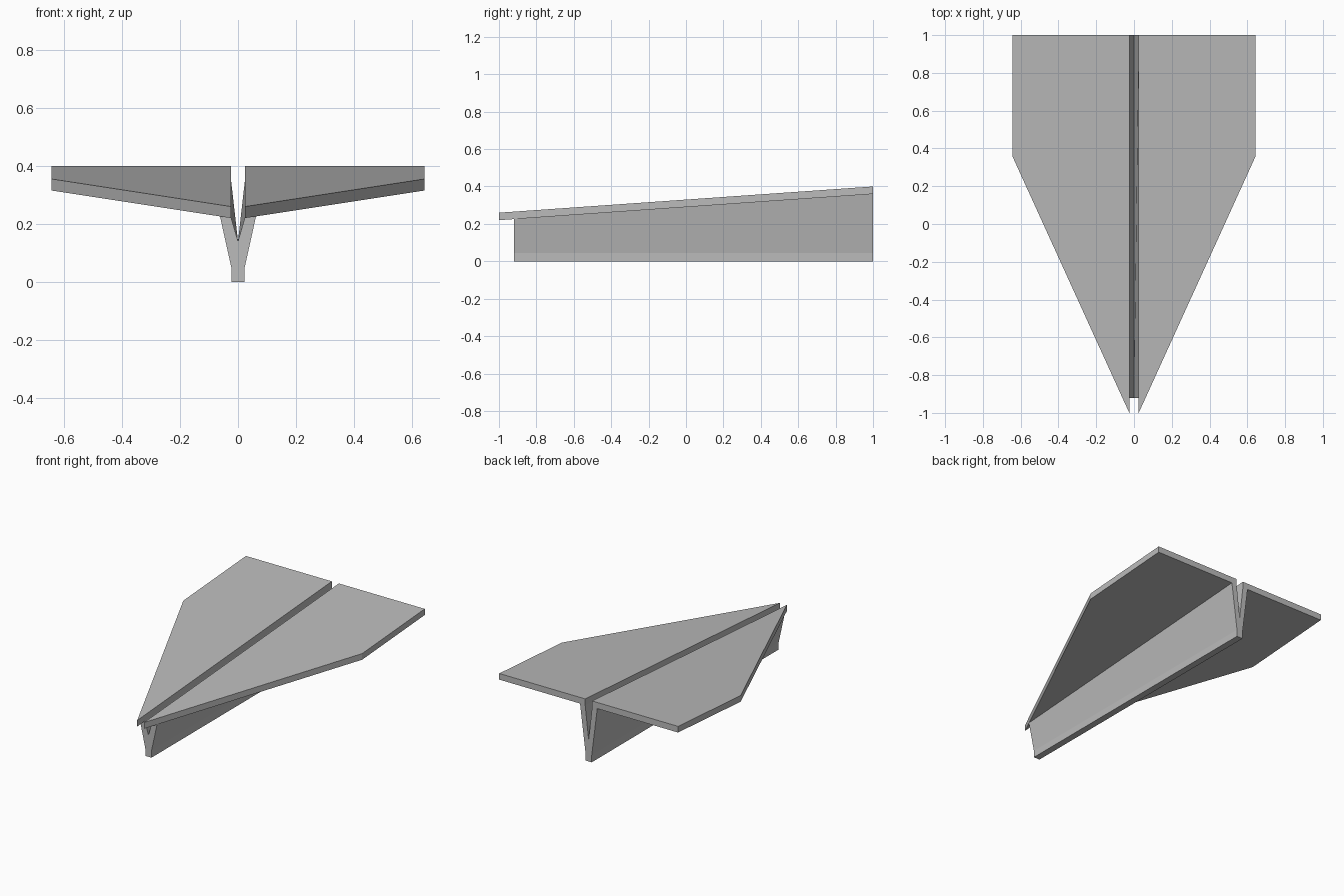
import bpy, bmesh

cube = bpy.data.objects.get("Cube")
if cube:
    bpy.data.objects.remove(cube, do_unlink=True)

paper = bpy.data.materials.new("paper_grey")
paper.use_nodes = True
GREY = (0.5, 0.5, 0.5, 1)
paper.diffuse_color = GREY
paper.node_tree.nodes["Principled BSDF"].inputs["Base Color"].default_value = GREY

THICK = 0.04


def wing_top(y):
    """Height of the sloping wing surface at y."""
    return 0.33 + 0.07 * y


def loft(name, start, end):
    """Closed solid between two matching outlines, with flat faces."""
    bm = bmesh.new()
    a = [bm.verts.new(p) for p in start]
    b = [bm.verts.new(p) for p in end]
    bm.faces.new(a)
    bm.faces.new(b[::-1])
    for i in range(len(a)):
        j = (i + 1) % len(a)
        bm.faces.new((a[j], a[i], b[i], b[j]))
    bmesh.ops.recalc_face_normals(bm, faces=bm.faces)
    mesh = bpy.data.meshes.new(name)
    bm.to_mesh(mesh)
    bm.free()
    mesh.materials.append(paper)
    obj = bpy.data.objects.new(name, mesh)
    bpy.context.collection.objects.link(obj)
    return obj


# Wings: swept flat plates that rise toward the back
outline = [(0.025, -1), (0.643, 0.357), (0.643, 1), (0.025, 1)]
for name, side in (("left_wing", 1), ("right_wing", -1)):
    top = [(side * x, y, wing_top(y)) for x, y in outline]
    bottom = [(x, y, z - THICK) for x, y, z in top]
    loft(name, top, bottom)


# Keel: folded body with a V groove, reaching up to the wing undersides
def keel_section(y):
    z = wing_top(y) - THICK
    half = [(0.022, 0), (0.022, 0.045), (0.062, z), (0.025, z)]
    mirrored = [(-x, h) for x, h in reversed(half)]
    return [(x, y, h) for x, h in half + [(0, 0.14)] + mirrored]


loft("folded_keel", keel_section(-0.92), keel_section(1))
